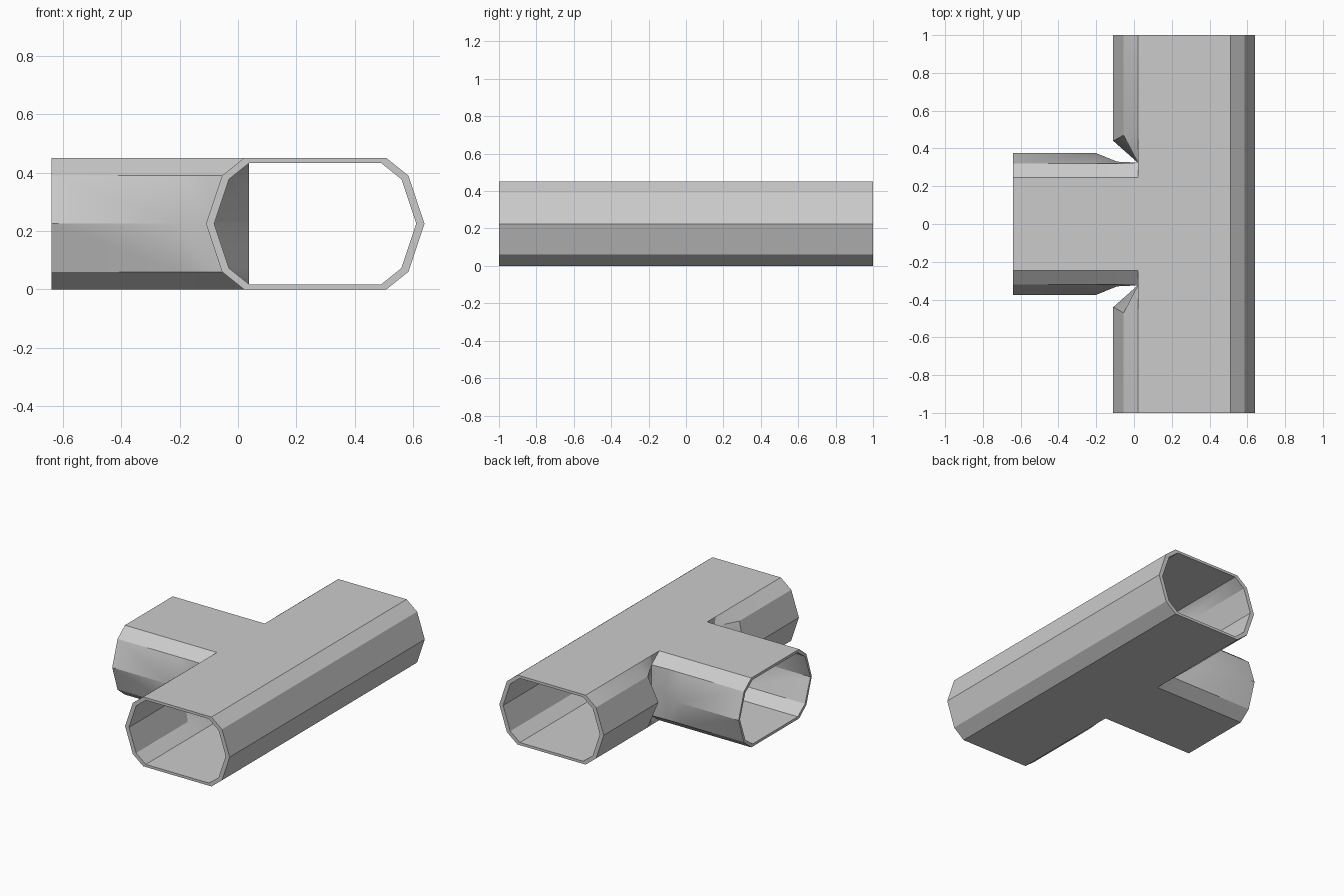
import bpy, bmesh

if "Cube" in bpy.data.objects:
    bpy.data.objects.remove(bpy.data.objects["Cube"])

bm = bmesh.new()


def face(pts):
    bm.faces.new([bm.verts.new(p) for p in pts])


def strip(rows):
    # quads between neighbouring rows of points
    for a, b in zip(rows, rows[1:]):
        for i in range(len(a) - 1):
            face([a[i], a[i + 1], b[i + 1], b[i]])


def shell(k, thin):
    """One T-shaped skin; returns the three open rim loops."""
    Z = [.225 + k * (z - .225) for z in (.45, .39, .225, .06, 0)]
    X = [.265 + k * (x - .265) for x in (.02, -.055, -.11, -.055, .02)]
    R = [.53 - x for x in X]
    Y = [y - thin for y in (.245, .32, .375, .32, .245)]
    xc, end = X[0], -.64
    corner_y = [y - thin for y in (.33, .325, .325, .325, .33)]
    # far wall of the main duct
    strip([[(x, y, z) for x, z in zip(R, Z)] for y in (-1, 1)])
    for s in (1, -1):
        # near wall of the main duct, flattening into the corner
        corner = [(xc, s * y, z) for y, z in zip(corner_y, Z)]
        bend = [(x, s * y, z) for x, y, z in zip(X, (.47, .47, .44, .47, .47), Z)]
        strip([[(x, s, z) for x, z in zip(X, Z)], bend, corner])
        # side wall of the branch, narrowing into the corner
        Y2 = Y[:2] + [.33 - thin] + Y[3:]
        join = [(xc, s * Y[0], Z[0])] + corner[1:4] + [(xc, s * Y[4], Z[4])]
        strip([[(x, s * y, z) for y, z in zip(ys, Z)]
               for x, ys in ((end, Y), (-.2, Y), (-.09, Y2))] + [join])
        strip([[(-.09, s * y, z) for y, z in zip(Y2, Z)], join][:1])
        # small corner webs
        for i, j in ((0, 1), (4, 3)):
            face([corner[i], join[i], join[j]])
    # flat top and bottom
    a, c = Y[0], corner_y[0]
    for z in (Z[0], Z[4]):
        face([(R[0], -1, z), (R[0], 1, z)] +
             [(xc, y, z) for y in (1, .47, c, a, -a, -c, -.47, -1)])
        face([(end, -a, z)] + [(x, -a, z) for x in (-.2, -.09, xc)] +
             [(x, a, z) for x in (xc, -.09, -.2, end)])
    loops = [[(x, y, z) for x, z in zip(X, Z)] +
             [(x, y, z) for x, z in zip(R[::-1], Z[::-1])] for y in (-1, 1)]
    loops.append([(end, y, z) for y, z in zip(Y, Z)] +
                 [(end, -y, z) for y, z in zip(Y[::-1], Z[::-1])])
    return loops


# outer skin, inner skin and the rims that join them
outer = shell(1, 0)
inner = shell(.925, .014)
for lo, li in zip(outer, inner):
    strip([lo + lo[:1], li + li[:1]])

bmesh.ops.remove_doubles(bm, verts=bm.verts, dist=.0005)
bmesh.ops.recalc_face_normals(bm, faces=bm.faces)
mesh = bpy.data.meshes.new("duct_tee")
bm.to_mesh(mesh)
bm.free()
duct = bpy.data.objects.new("duct_tee", mesh)
bpy.context.collection.objects.link(duct)
bpy.context.view_layer.objects.active = duct
duct.select_set(True)
bpy.ops.object.shade_smooth_by_angle(angle=.5)
